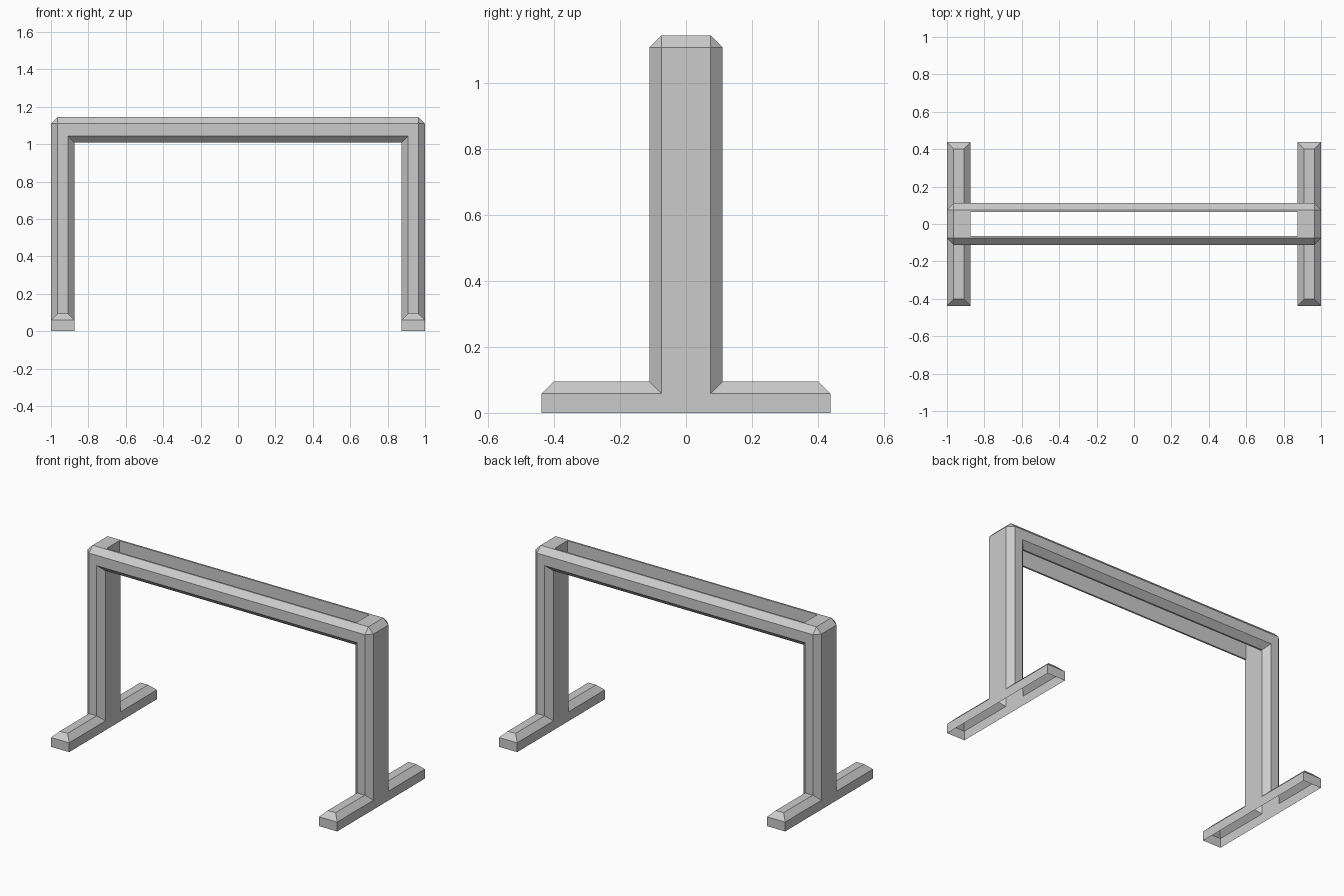
import bpy
import bmesh

cube = bpy.data.objects.get("Cube")
if cube:
    bpy.data.objects.remove(cube, do_unlink=True)

# Single matte grey
grey = bpy.data.materials.new("plain grey")
grey.use_nodes = True
colour = (0.6, 0.6, 0.6, 1)
grey.diffuse_color = colour
grey.node_tree.nodes["Principled BSDF"].inputs["Base Color"].default_value = colour

# Main dimensions
bevel = 0.036
outer, inner = 1.0, 0.874                  # post sides across the width
outer_b, inner_b = outer - bevel, inner + bevel
post_y = 0.075                             # flat half depth of a post
front_y = post_y + bevel
slot_y = 0.064                             # half depth of the slot between beams
top, under = 1.145, 1.008                  # beam top and underside
foot_y, foot_z = 0.438, 0.059
foot_top = foot_z + bevel


def loft(rails):
    """Strips of faces between neighbouring rails, dropping repeated corners."""
    faces = []
    for a, b in zip(rails, rails[1:]):
        for i in range(len(a) - 1):
            ring = list(dict.fromkeys((a[i], a[i + 1], b[i + 1], b[i])))
            if len(ring) > 2:
                faces.append(ring)
    return faces


def build(name, faces, x_signs):
    """Mirror the faces front to back and to the given sides, then weld them."""
    bm = bmesh.new()
    for sx in x_signs:
        for sy in (1, -1):
            for face in faces:
                bm.faces.new([bm.verts.new((x * sx, y * sy, z)) for x, y, z in face])
    bmesh.ops.remove_doubles(bm, verts=bm.verts, dist=0.0001)
    bmesh.ops.recalc_face_normals(bm, faces=bm.faces)
    mesh = bpy.data.meshes.new(name)
    bm.to_mesh(mesh)
    bm.free()
    mesh.materials.append(grey)
    obj = bpy.data.objects.new(name, mesh)
    bpy.context.collection.objects.link(obj)
    return obj


def arch(y, x, z, base):
    """Rail running along the beam, round a square corner and down the post."""
    return [(0, y, z), (x, y, z), (x, y, z), (x, y, base)]


# Bevelled arch: inner edge, front face, outer edge with a cut corner
frame = loft([
    arch(post_y, inner, under, foot_z),
    arch(front_y, inner_b, under + bevel, foot_top),
    arch(front_y, outer_b, top - bevel, foot_top),
    [(0, post_y, top), (outer_b, post_y, top),
     (outer, post_y, top - bevel), (outer, post_y, foot_z)],
])

# Post cap and outer wall
frame += loft([[(inner, y, top), (outer_b, y, top),
                (outer, y, top - bevel), (outer, y, foot_z)]
               for y in (0, slot_y, post_y)])

# Post inner wall, rising between the two beams at the slot end
frame += loft([[(inner, y, foot_z), (inner, y, under)]
               for y in (0, slot_y, post_y)])
frame += loft([[(inner, y, under), (inner, y, top)] for y in (0, slot_y)])

# Beam underside lip, slot wall and top lip
frame += loft([[(0, y, z), (inner, y, z)]
               for y, z in ((post_y, under), (slot_y, under),
                            (slot_y, top), (post_y, top))])
build("arch_frame", frame, (1, -1))


# Hollow feet, open underneath and where the post stands
def foot_rail(x, z, inset, start):
    return [(x, start, z), (x, foot_y - inset, z)]


foot = loft([
    foot_rail(inner, foot_z, 0, post_y),
    foot_rail(inner_b, foot_top, bevel, front_y),
    foot_rail(outer_b, foot_top, bevel, front_y),
    foot_rail(outer, foot_z, 0, post_y),
])
for x in (inner, outer):
    foot += loft([[(x, y, 0), (x, y, foot_z)] for y in (0, post_y, foot_y)])
foot += loft([
    [(inner, foot_y, 0), (outer, foot_y, 0)],
    [(inner, foot_y, foot_z), (outer, foot_y, foot_z)],
    [(inner_b, foot_y - bevel, foot_top), (outer_b, foot_y - bevel, foot_top)],
])
build("left_foot", foot, (1,))
build("right_foot", foot, (-1,))
